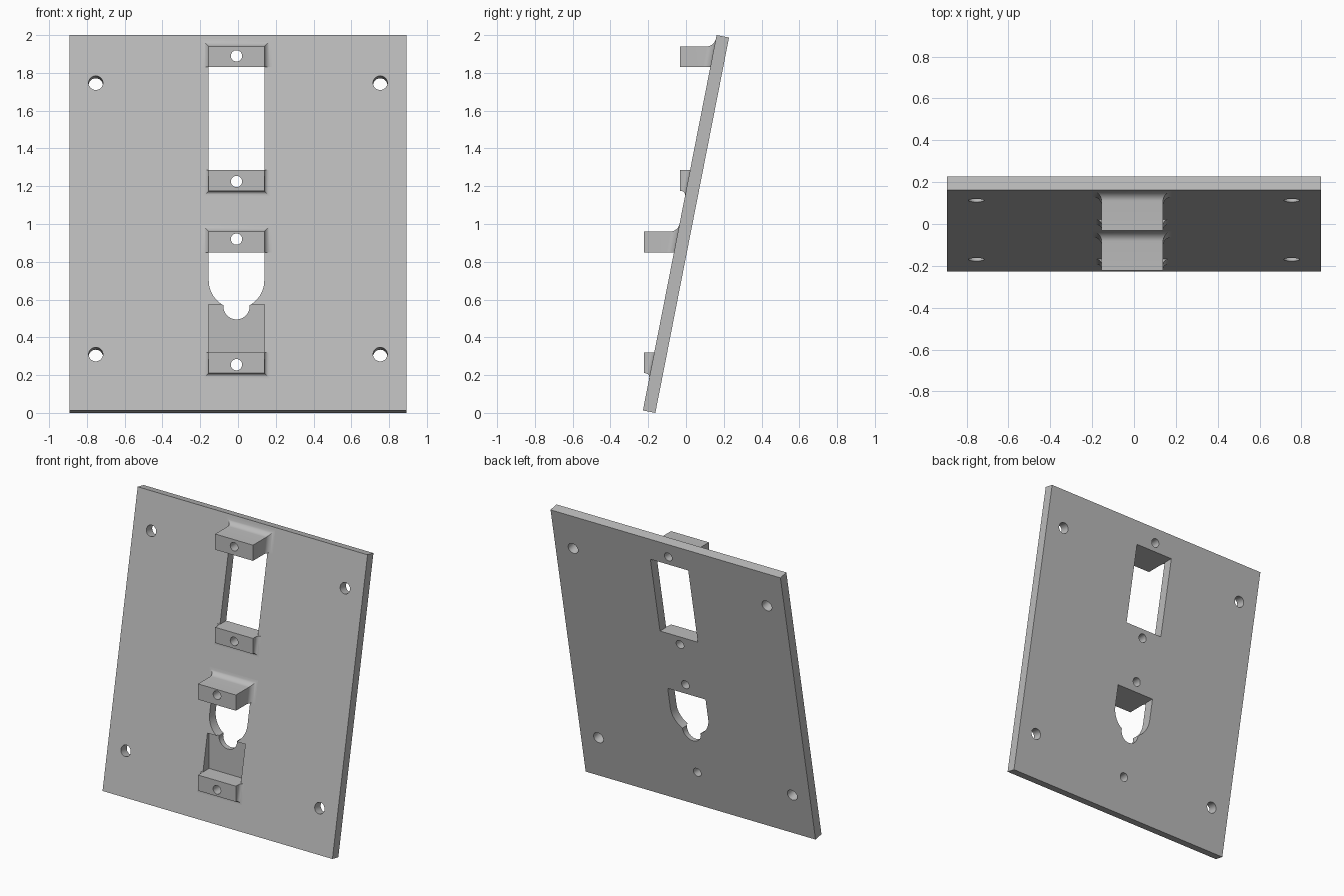
import bpy, bmesh, math
from mathutils import Vector

cube = bpy.data.objects.get("Cube")
if cube:
    bpy.data.objects.remove(cube, do_unlink=True)

# One grey for everything
grey = bpy.data.materials.new("plain grey")
grey.use_nodes = True
grey.diffuse_color = (0.5, 0.5, 0.5, 1)
grey.node_tree.nodes["Principled BSDF"].inputs["Base Color"].default_value = (0.5, 0.5, 0.5, 1)

MID = -0.008          # centre line of the openings
HALF = 0.147          # half width of openings and ledges
FRONT_LOW, FRONT_TOP = Vector((0, -0.228, 0.013)), Vector((0, 0.162, 2.0))
SLOPE = (FRONT_TOP.y - FRONT_LOW.y) / (FRONT_TOP.z - FRONT_LOW.z)
INWARD = Vector((0, 1, -SLOPE)).normalized()
THICK = 0.067


def front_y(z):
    return FRONT_LOW.y + SLOPE * (z - FRONT_LOW.z)


def loft(name, rings):
    """Skin a list of equal vertex rings and cap both ends."""
    bm = bmesh.new()
    rows = [[bm.verts.new(p) for p in ring] for ring in rings]
    n = len(rows[0])
    for a, b in zip(rows, rows[1:]):
        for i in range(n):
            j = (i + 1) % n
            bm.faces.new((a[i], a[j], b[j], b[i]))
    bm.faces.new(rows[0][::-1])
    bm.faces.new(rows[-1])
    bmesh.ops.recalc_face_normals(bm, faces=bm.faces)
    mesh = bpy.data.meshes.new(name)
    bm.to_mesh(mesh)
    bm.free()
    mesh.materials.append(grey)
    obj = bpy.data.objects.new(name, mesh)
    bpy.context.collection.objects.link(obj)
    return obj


def prism(outline, y0=-1, y1=1):
    """Cutter running front to back with an x, z outline."""
    return loft("cutter", [[(x, y, z) for x, z in outline] for y in (y0, y1)])


def arc(x, z, r, start, end, steps):
    angles = [math.radians(start + (end - start) * i / steps) for i in range(steps + 1)]
    return [(x + r * math.cos(a), z + r * math.sin(a)) for a in angles]


def box_outline(z0, z1):
    return [(MID - HALF, z0), (MID + HALF, z0), (MID + HALF, z1), (MID - HALF, z1)]


def cut(obj, cutter):
    mod = obj.modifiers.new("cut", 'BOOLEAN')
    mod.operation, mod.solver, mod.object = 'DIFFERENCE', 'EXACT', cutter
    bpy.context.view_layer.update()
    with bpy.context.temp_override(object=obj, active_object=obj):
        bpy.ops.object.modifier_apply(modifier=mod.name)


def cut_all(objs, cutter):
    for obj in objs:
        cut(obj, cutter)
    bpy.data.objects.remove(cutter, do_unlink=True)


def smooth(obj):
    bpy.ops.object.select_all(action='DESELECT')
    obj.select_set(True)
    bpy.context.view_layer.objects.active = obj
    bpy.ops.object.shade_smooth_by_angle(angle=math.radians(30))


# Leaning plate
back = INWARD * THICK
section = [FRONT_LOW, FRONT_TOP, FRONT_TOP + back, FRONT_LOW + back]
plate = loft("leaning_plate", [[(x, p.y, p.z) for p in section] for x in (-0.893, 0.893)])

# Upper window
cut_all([plate], prism(box_outline(1.285, 1.83)))

# Lower opening: straight sides, rounded bottom
cut_all([plate], prism([(MID + HALF, 0.85), (MID - HALF, 0.85)]
                       + arc(MID, 0.7, HALF, 180, 360, 32)))
# Small round notch under it
cut_all([plate], prism([(MID + 0.07, 0.62), (MID - 0.07, 0.62)]
                       + arc(MID, 0.565, 0.07, 180, 360, 24)))
# Upright pocket that just breaks through the back
cut_all([plate], prism(box_outline(0.32, 0.575), y1=-0.1))

# Corner screw holes, square to the plate
side = INWARD.cross(Vector((1, 0, 0)))
for x in (-0.753, 0.753):
    for z in (0.31, 1.747):
        centre = Vector((x, front_y(z), z))
        ring = [Vector((u, 0, 0)) + side * v for u, v in arc(0, 0, 0.038, 0, 348.75, 31)]
        cut_all([plate], loft("cutter", [[centre + p + INWARD * d for p in ring]
                                         for d in (-0.1, 0.2)]))


def ledge(name, z0, z1, y, radius, up):
    """Block standing out of the plate, flared into it on three sides."""
    rings = []
    steps = 8
    flare = [(-0.02, radius)]
    for i in range(steps + 1):
        a = math.pi / 2 * i / steps
        flare.append((radius * (1 - math.cos(a)), radius * (1 - math.sin(a))))
    for depth, o in flare:
        low, high = (z0, z1 + o) if up else (z0 - o, z1)
        corners = [(-1, low), (1, low), (1, high), (-1, high)]
        rings.append([(MID + s * (HALF + o), front_y(z) - depth, z) for s, z in corners])
    rings.append([(x, y, z) for x, z in box_outline(z0, z1)])
    return loft(name, rings)


# Four ledges, each with a screw hole that runs level through the plate
for name, z0, z1, y, r, up, hole in (
        ("upper_window_top_ledge", 1.83, 1.94, -0.032, 0.04, True, 1.89),
        ("upper_window_bottom_ledge", 1.175, 1.285, -0.032, 0.027, False, 1.225),
        ("lower_opening_top_ledge", 0.85, 0.96, -0.222, 0.04, True, 0.92),
        ("lower_opening_bottom_ledge", 0.21, 0.32, -0.222, 0.027, False, 0.255)):
    block = ledge(name, z0, z1, y, r, up)
    cut_all([plate, block], prism(arc(MID, hole, 0.03, 0, 345, 23)))
    smooth(block)
smooth(plate)
